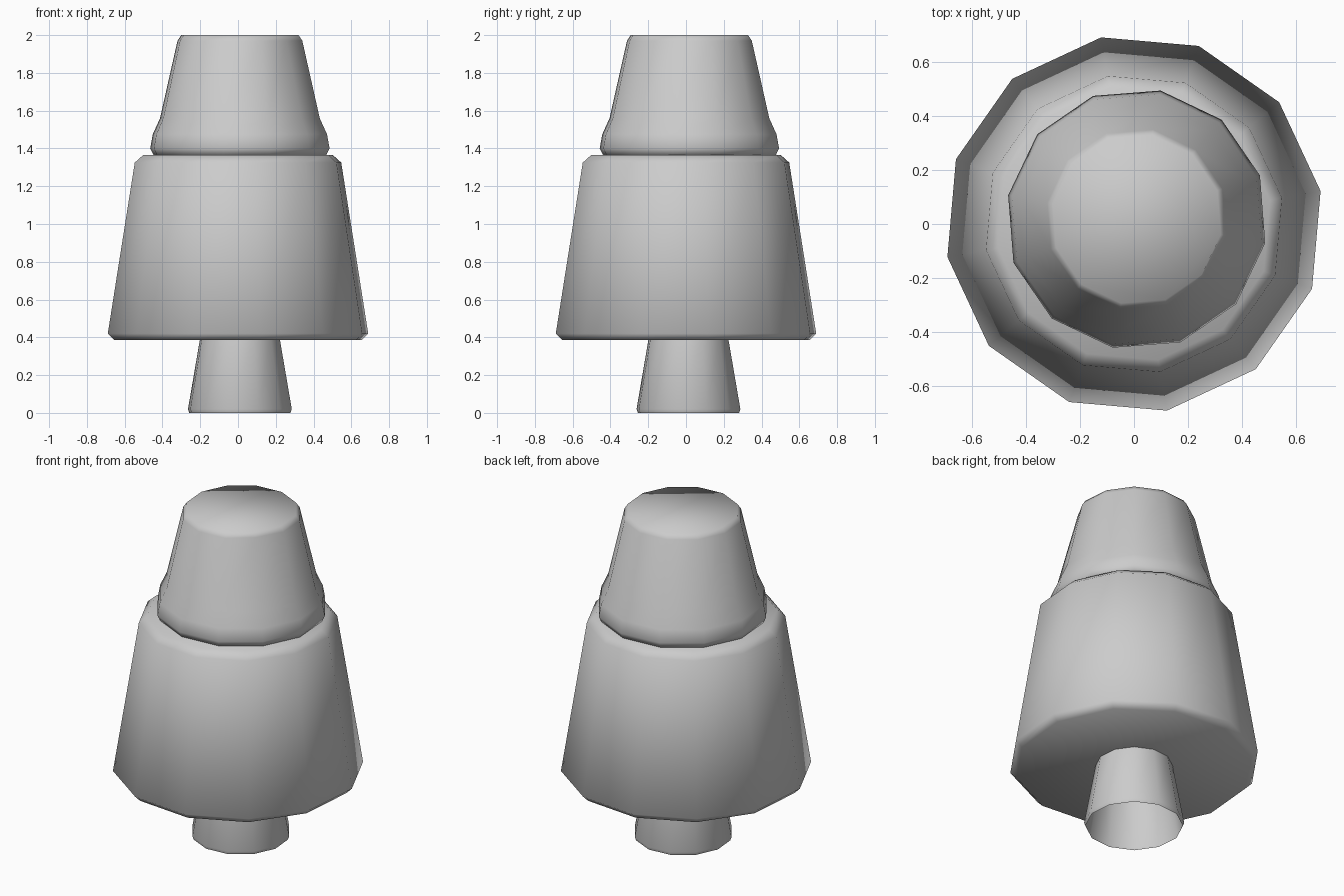
import bpy, bmesh, math
from mathutils import Vector

cube = bpy.data.objects.get("Cube")
if cube:
    bpy.data.objects.remove(cube, do_unlink=True)

SIDES = 12

grey = bpy.data.materials.new("plain grey")
grey.use_nodes = True
colour = (0.6, 0.6, 0.6, 1)
grey.diffuse_color = colour
grey.node_tree.nodes["Principled BSDF"].inputs["Base Color"].default_value = colour


def turned(name, profile, centre, phase, cap_bottom=True, cap_top=True, dent=None):
    """Turn a (radius, height) profile, bottom to top, into a smooth faceted solid."""
    bm = bmesh.new()
    rings = []
    for r, z in profile:
        angles = [math.radians(phase) + math.tau * i / SIDES for i in range(SIDES)]
        rings.append([bm.verts.new((r * math.cos(a), r * math.sin(a), z)) for a in angles])
    for low, high in zip(rings, rings[1:]):
        for i in range(SIDES):
            j = (i + 1) % SIDES
            bm.faces.new((low[i], low[j], high[j], high[i]))
    if cap_bottom:
        bm.faces.new(rings[0][::-1])
    if cap_top:
        bm.faces.new(rings[-1])
    if dent:
        ring, index, depth = dent
        v = rings[ring][index]
        v.co -= Vector((v.co.x, v.co.y, 0)).normalized() * depth
    for f in bm.faces:
        f.smooth = True
    mesh = bpy.data.meshes.new(name)
    bm.to_mesh(mesh)
    bm.free()
    mesh.materials.append(grey)
    obj = bpy.data.objects.new(name, mesh)
    obj.location = (centre[0], centre[1], 0)
    bpy.context.collection.objects.link(obj)
    return obj


# Flared hollow foot, open underneath
turned("foot_tube", [(0.272, 0), (0.279, 0.02), (0.213, 0.4)],
       (0.01, 0.013), -10, cap_bottom=False, cap_top=False)

# Wide tapering body with bevelled rims
turned("body", [(0.665, 0.385), (0.70, 0.42), (0.555, 1.325), (0.51, 1.365)],
       (0, 0), 10)

# Upper cap with a rounded skirt and a small dent at the rim
turned("upper_cap", [(0.463, 1.36), (0.483, 1.40), (0.469, 1.475),
                     (0.43, 1.56), (0.336, 1.97), (0.316, 2.0)],
       (0.01, 0.018), 19.5, dent=(4, 10, 0.012))
